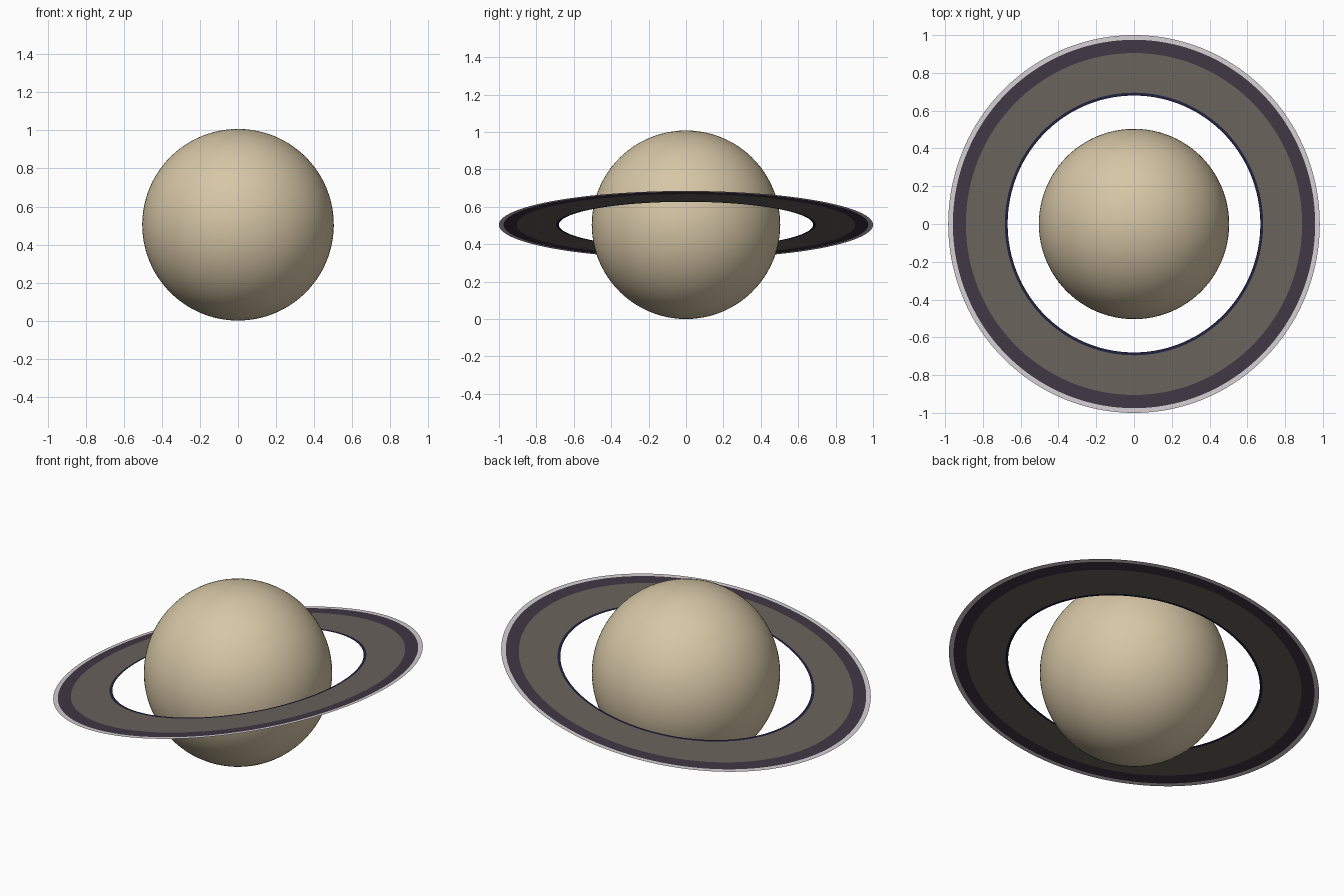
import bpy, bmesh, math
from mathutils import Matrix, Vector

if "Cube" in bpy.data.objects:
    bpy.data.objects.remove(bpy.data.objects["Cube"])

CENTRE = Vector((0, 0, 0.504))
TILT = Matrix.Rotation(math.radians(-10.4), 4, 'Y')   # +x side raised
PLACE = Matrix.Translation(CENTRE) @ TILT
SEGMENTS = 192


def linear(c):
    c /= 255
    return c / 12.92 if c <= 0.04045 else ((c + 0.055) / 1.055) ** 2.4


def material(name, rgb):
    m = bpy.data.materials.new(name)
    m.diffuse_color = (*[linear(c) for c in rgb], 1)
    m.use_nodes = True
    m.node_tree.nodes["Principled BSDF"].inputs["Base Color"].default_value = m.diffuse_color
    return m


def add_object(name, bm, mat):
    bm.transform(PLACE)
    mesh = bpy.data.meshes.new(name)
    bm.to_mesh(mesh)
    bm.free()
    mesh.materials.append(mat)
    obj = bpy.data.objects.new(name, mesh)
    bpy.context.collection.objects.link(obj)
    return obj


def ring_band(name, inner, outer, mat):
    """Flat one-sided annulus with its normals facing up."""
    bm = bmesh.new()
    loops = []
    for r in (inner, outer):
        loops.append([bm.verts.new((r * math.cos(a), r * math.sin(a), 0))
                      for a in (2 * math.pi * i / SEGMENTS for i in range(SEGMENTS))])
    a, b = loops
    for i in range(SEGMENTS):
        j = (i + 1) % SEGMENTS
        bm.faces.new((a[i], b[i], b[j], a[j]))
    return add_object(name, bm, mat)


# Planet: smooth sphere
bm = bmesh.new()
bmesh.ops.create_uvsphere(bm, u_segments=96, v_segments=48, radius=0.504)
for f in bm.faces:
    f.smooth = True
add_object("planet", bm, material("sand", (214, 198, 166)))

# Rings: concentric paper-thin bands, from the inside out
ring_band("inner_ring_edge", 0.68, 0.695, material("dark navy", (32, 32, 62)))
ring_band("main_ring", 0.695, 0.905, material("warm grey", (104, 98, 91)))
ring_band("outer_ring", 0.905, 0.975, material("dark plum", (64, 55, 68)))
ring_band("outer_ring_edge", 0.975, 1.0, material("pale grey", (212, 206, 210)))
